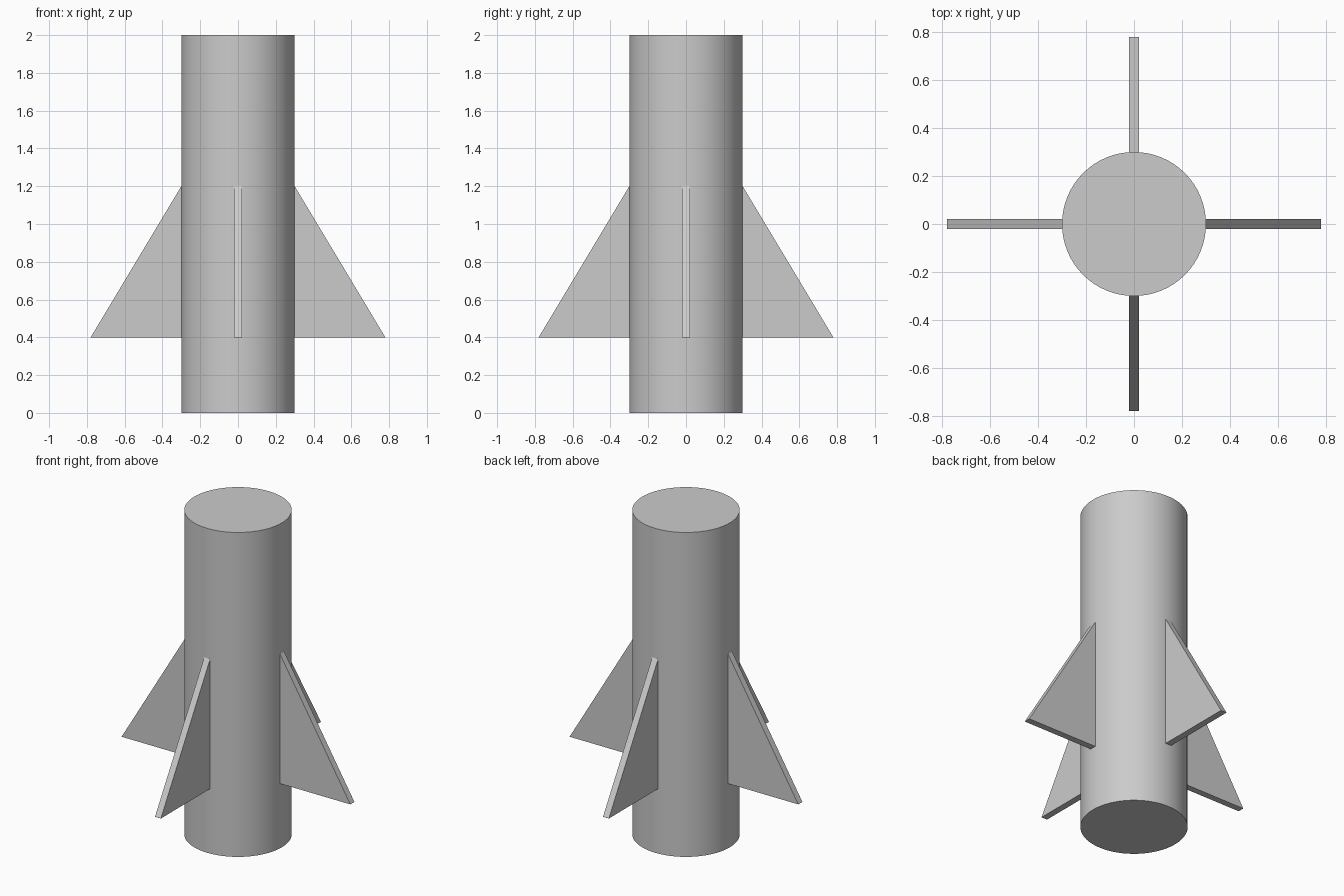
import bpy
import bmesh
import math
from mathutils import Matrix

cube = bpy.data.objects.get("Cube")
if cube:
    bpy.data.objects.remove(cube, do_unlink=True)

RADIUS, HEIGHT = 0.3, 2.0
FIN_LOW, FIN_HIGH, FIN_REACH, FIN_THICK = 0.4, 1.2, 0.78, 0.04

# Plain grey material
grey = bpy.data.materials.new("grey")
grey.use_nodes = True
colour = (0.6, 0.6, 0.6, 1)
grey.diffuse_color = colour
grey.node_tree.nodes["Principled BSDF"].inputs["Base Color"].default_value = colour

# Body tube
bpy.ops.mesh.primitive_cylinder_add(vertices=64, radius=RADIUS, depth=HEIGHT,
                                    location=(0, 0, HEIGHT / 2))
body = bpy.context.object
body.name = "body"
body.data.materials.append(grey)
bpy.ops.object.shade_smooth_by_angle(angle=math.radians(30))


def add_fin(name, angle):
    """Triangular plate, its root sunk slightly into the body."""
    root = RADIUS - 0.01
    profile = [(root, FIN_LOW), (FIN_REACH, FIN_LOW),
               (RADIUS, FIN_HIGH), (root, FIN_HIGH)]
    bm = bmesh.new()
    face = bm.faces.new([bm.verts.new((x, -FIN_THICK / 2, z)) for x, z in profile])
    extruded = bmesh.ops.extrude_face_region(bm, geom=[face])["geom"]
    bmesh.ops.translate(bm, vec=(0, FIN_THICK, 0),
                        verts=[g for g in extruded if isinstance(g, bmesh.types.BMVert)])
    bmesh.ops.rotate(bm, verts=bm.verts, matrix=Matrix.Rotation(angle, 3, "Z"))
    bmesh.ops.recalc_face_normals(bm, faces=bm.faces)
    mesh = bpy.data.meshes.new(name)
    bm.to_mesh(mesh)
    bm.free()
    mesh.materials.append(grey)
    bpy.context.collection.objects.link(bpy.data.objects.new(name, mesh))


# Four fins around the body
for i, side in enumerate(("left", "back", "right", "front")):
    add_fin(side + "_fin", i * math.pi / 2)
